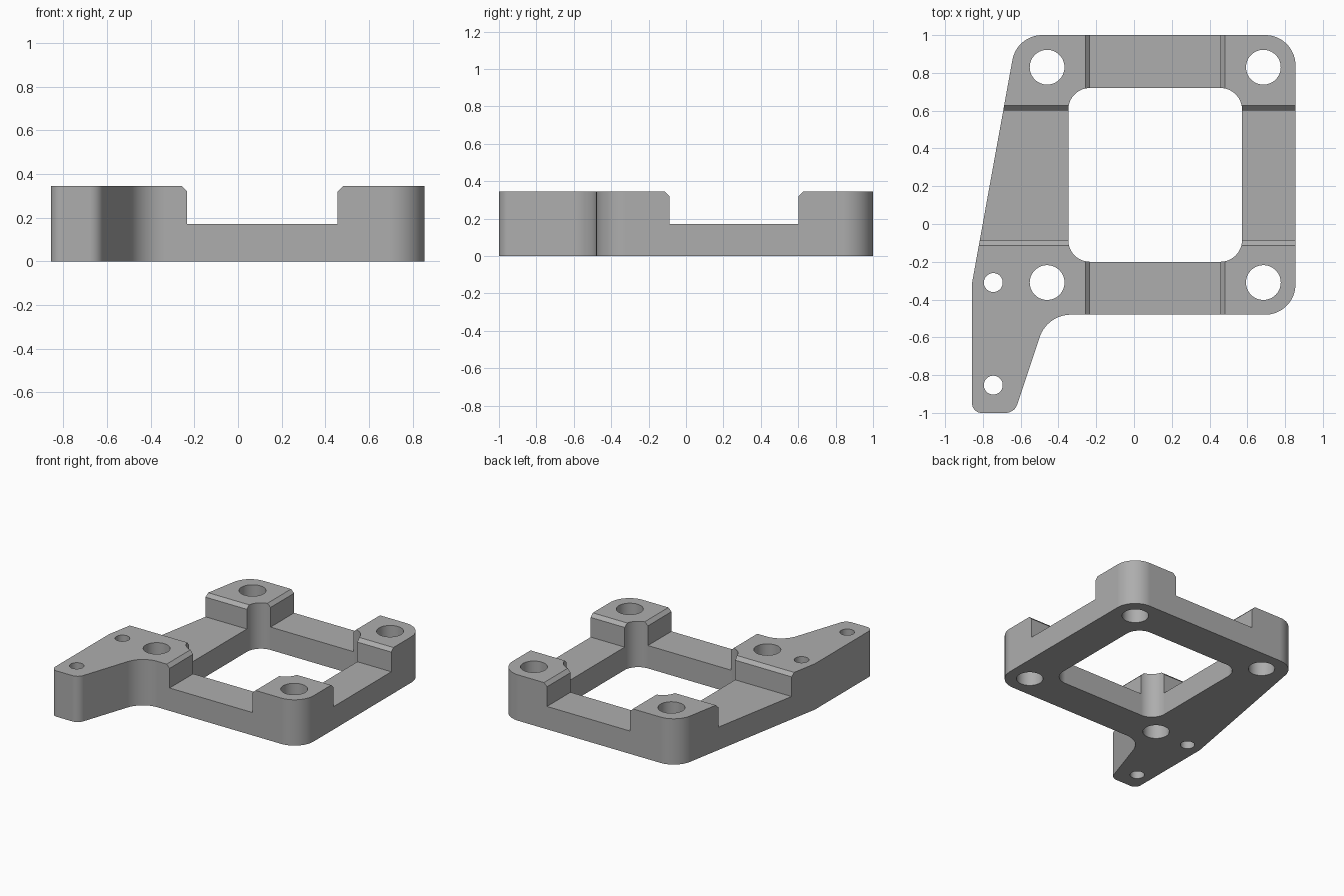
import bpy, bmesh, math
from mathutils import Vector, Matrix

if "Cube" in bpy.data.objects:
    bpy.data.objects.remove(bpy.data.objects["Cube"], do_unlink=True)

HEIGHT, FLOOR, CHAMFER = 0.345, 0.172, 0.025

grey = bpy.data.materials.new("machined_grey")
grey.use_nodes = True
colour = (0.42, 0.42, 0.42, 1)
grey.diffuse_color = colour
grey.node_tree.nodes["Principled BSDF"].inputs["Base Color"].default_value = colour


def rounded(corners, step=math.radians(5)):
    """Outline through (x, y, radius) corners with each corner filleted."""
    points = []
    for i, (x, y, r) in enumerate(corners):
        p = Vector((x, y))
        if r == 0:
            points.append(p)
            continue
        before = (Vector(corners[i - 1][:2]) - p).normalized()
        after = (Vector(corners[(i + 1) % len(corners)][:2]) - p).normalized()
        half = before.angle(after) / 2
        centre = p + (before + after).normalized() * r / math.sin(half)
        spoke = p + before * r / math.tan(half) - centre
        sweep = spoke.angle_signed(p + after * r / math.tan(half) - centre)
        n = math.ceil(abs(sweep) / step)
        for k in range(n + 1):
            points.append(centre + Matrix.Rotation(-sweep * k / n, 2) @ spoke)
    return points


def prism(name, outline, low, high, place=Matrix.Identity(4)):
    """Extrude a flat outline from low to high, then place it."""
    bm = bmesh.new()
    base = bm.faces.new([bm.verts.new((p[0], p[1], low)) for p in outline])
    top = bmesh.ops.extrude_face_region(bm, geom=[base])["geom"]
    bmesh.ops.translate(bm, vec=(0, 0, high - low),
                        verts=[v for v in top if isinstance(v, bmesh.types.BMVert)])
    bm.transform(place)
    bmesh.ops.recalc_face_normals(bm, faces=bm.faces)
    mesh = bpy.data.meshes.new(name)
    bm.to_mesh(mesh)
    bm.free()
    mesh.materials.append(grey)
    obj = bpy.data.objects.new(name, mesh)
    bpy.context.collection.objects.link(obj)
    return obj


def circle(x, y, r, n=72):
    return [(x + r * math.cos(math.tau * k / n), y + r * math.sin(math.tau * k / n))
            for k in range(n)]


def channel(a, b):
    """Cross-section of a slot whose upper edges are chamfered."""
    z, up = HEIGHT - CHAMFER, 0.08
    return [(a, FLOOR), (b, FLOOR), (b, z), (b + up, z + up), (a - up, z + up), (a, z)]


# Plate with a tapered side and a mounting arm
bracket = prism("mounting_bracket", rounded([
    (-0.857, -1, 0.05), (-0.633, -1, 0.065), (-0.46, -0.48, 0.175),
    (0.855, -0.48, 0.16), (0.855, 1, 0.16), (-0.62, 1, 0.16), (-0.857, -0.31, 0)]),
    0, HEIGHT)

# Central window
cutters = [prism("window_cutter", rounded([
    (-0.348, -0.2, 0.115), (0.572, -0.2, 0.115),
    (0.572, 0.72, 0.115), (-0.348, 0.72, 0.115)]), -0.1, 0.6)]

# Large corner holes and small arm holes
holes = [(x, y, 0.092) for x in (-0.46, 0.685) for y in (-0.31, 0.83)]
holes += [(-0.745, y, 0.05) for y in (-0.31, -0.853)]
cutters += [prism("hole_cutter", circle(*h), -0.1, 0.6) for h in holes]

# Crossing channels that leave the corner pads raised
along_y = Matrix(((1, 0, 0, 0), (0, 0, 1, 0), (0, 1, 0, 0), (0, 0, 0, 1)))
along_x = Matrix(((0, 0, 1, 0), (1, 0, 0, 0), (0, 1, 0, 0), (0, 0, 0, 1)))
cutters.append(prism("channel_cutter", channel(-0.233, 0.457), -1.2, 1.2, along_y))
cutters.append(prism("channel_cutter", channel(-0.088, 0.602), -1.2, 1.2, along_x))

bpy.ops.object.select_all(action="DESELECT")
bpy.context.view_layer.objects.active = bracket
bracket.select_set(True)
for cutter in cutters:
    cutter.hide_render = True
    cut = bracket.modifiers.new("cut", "BOOLEAN")
    cut.operation, cut.solver, cut.object = "DIFFERENCE", "EXACT", cutter
    bpy.ops.object.modifier_apply(modifier=cut.name)
    bpy.data.objects.remove(cutter, do_unlink=True)

# Smooth the fillets and bores, keep every other edge crisp
bpy.ops.object.shade_smooth_by_angle(angle=math.radians(8))
weighted = bracket.modifiers.new("flat_face_normals", "WEIGHTED_NORMAL")
weighted.keep_sharp = True
